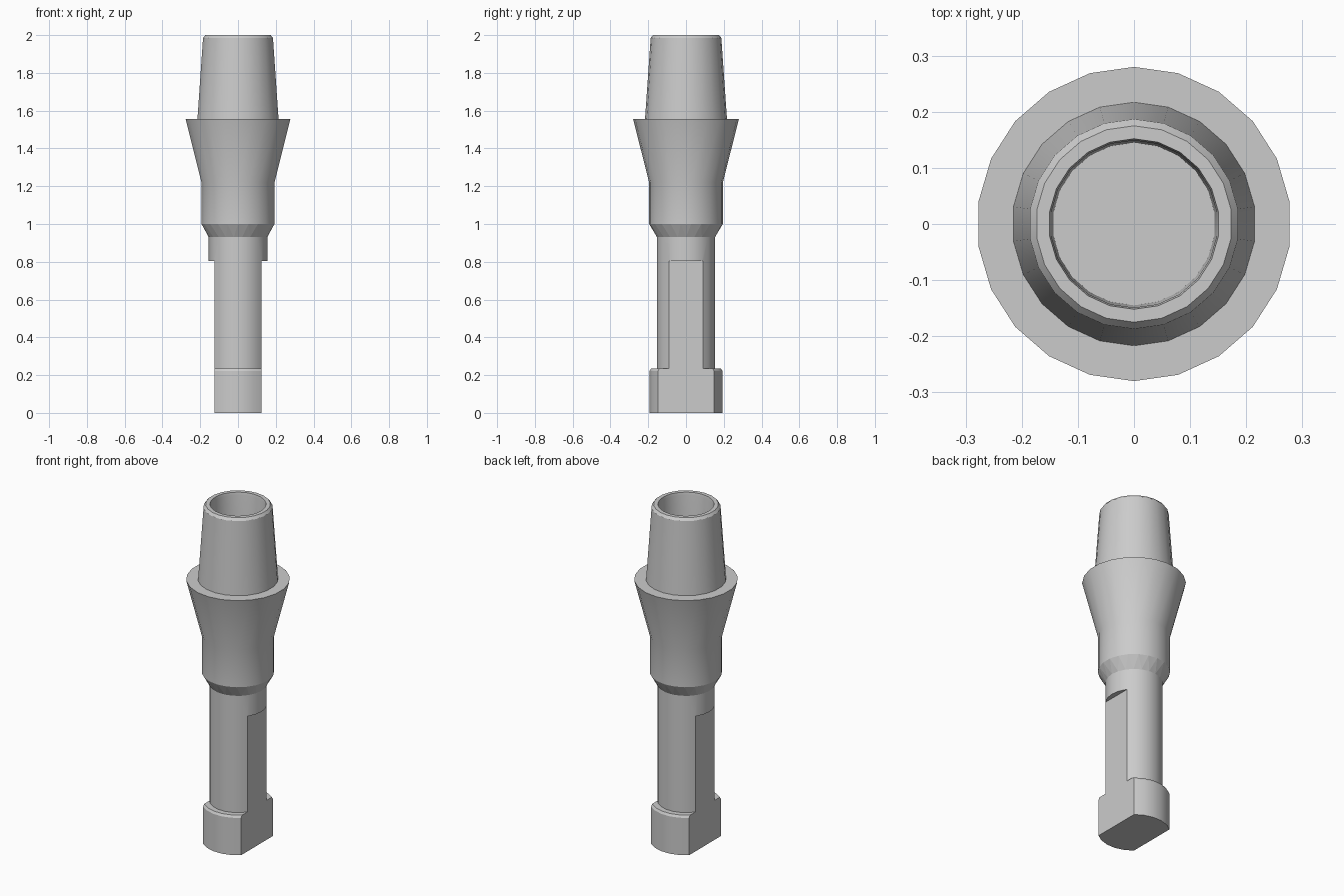
import bpy, bmesh, math

if "Cube" in bpy.data.objects:
    bpy.data.objects.remove(bpy.data.objects["Cube"], do_unlink=True)

SIDES = 22
STEP = math.tau / SIDES

metal = bpy.data.materials.new("satin_grey_metal")
metal.use_nodes = True
GREY = (0.6, 0.6, 0.6, 1)
metal.diffuse_color = GREY
metal.node_tree.nodes["Principled BSDF"].inputs["Base Color"].default_value = GREY

# Stem, half a step out of turn with the upper body: (radius, height)
stem = [(0.195, 0), (0.195, 0.222), (0.187, 0.235), (0.155, 0.235), (0.155, 0.93)]
# Body, collar, tapered post, rim and bore
body = [(0.195, 1.0), (0.195, 1.22), (0.28, 1.555), (0.217, 1.555),
        (0.187, 1.985), (0.175, 2), (0.152, 2), (0.149, 1.985), (0.145, 1.25)]


def make_object(name, bm):
    bmesh.ops.recalc_face_normals(bm, faces=bm.faces)
    mesh = bpy.data.meshes.new(name)
    bm.to_mesh(mesh)
    bm.free()
    mesh.materials.append(metal)
    ob = bpy.data.objects.new(name, mesh)
    bpy.context.collection.objects.link(ob)
    return ob


def ring(bm, radius, z, turn):
    angles = [math.pi / 2 + (i + turn) * STEP for i in range(SIDES)]
    return [bm.verts.new((radius * math.cos(a), radius * math.sin(a), z)) for a in angles]


# Turned solid
bm = bmesh.new()
rings = [ring(bm, r, z, 0.5) for r, z in stem] + [ring(bm, r, z, 0) for r, z in body]
for k, (low, high) in enumerate(zip(rings, rings[1:])):
    for i in range(SIDES):
        j = (i + 1) % SIDES
        if k == len(stem) - 1:  # zigzag of triangles under the body
            bm.faces.new((low[i], high[j], high[i]))
            bm.faces.new((low[i], low[j], high[j]))
        else:
            bm.faces.new((low[i], low[j], high[j], high[i]))
bm.faces.new(rings[0])
bm.faces.new(rings[-1])
abutment = make_object("abutment_post", bm)

# Two flats milled along the stem and foot
for side in (-1, 1):
    bm = bmesh.new()
    bmesh.ops.create_cube(bm, size=1)
    bmesh.ops.scale(bm, vec=(0.2, 0.6, 1), verts=bm.verts)
    bmesh.ops.translate(bm, vec=(side * 0.225, 0, 0.305), verts=bm.verts)
    cutter = make_object("flat_cutter", bm)
    cutter.hide_render = True
    cut = abutment.modifiers.new("flat", "BOOLEAN")
    cut.operation = "DIFFERENCE"
    cut.solver = "EXACT"
    cut.object = cutter
    bpy.ops.object.select_all(action="DESELECT")
    abutment.select_set(True)
    bpy.context.view_layer.objects.active = abutment
    bpy.ops.object.modifier_apply(modifier=cut.name)
    bpy.data.objects.remove(cutter, do_unlink=True)

# Smooth walls, faceted zigzag band
bpy.ops.object.shade_smooth_by_angle(angle=math.radians(30))
for face in abutment.data.polygons:
    if 0.94 < face.center.z < 0.99:
        face.use_smooth = False
